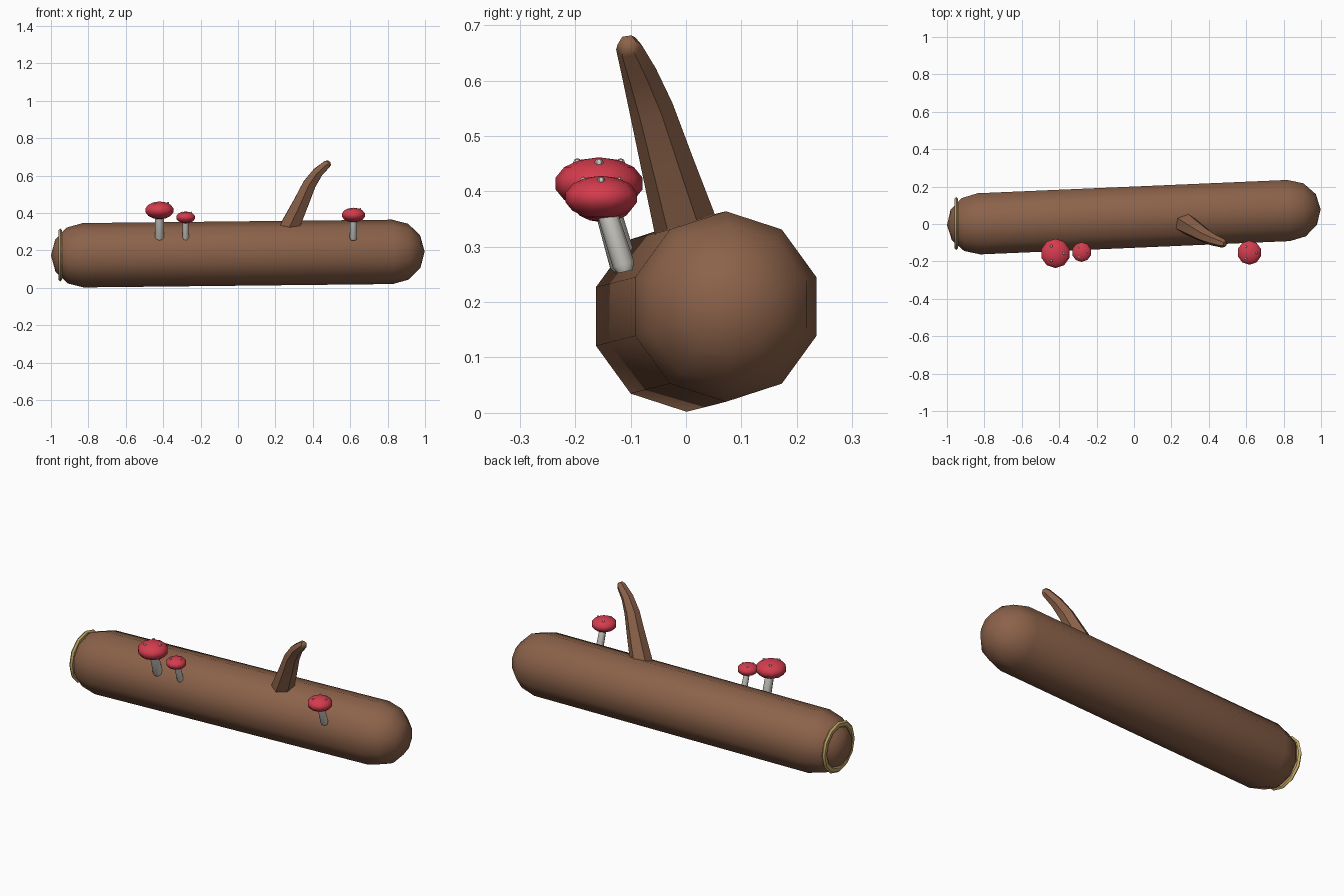
import bpy, bmesh, math
from mathutils import Vector

if "Cube" in bpy.data.objects:
    bpy.data.objects.remove(bpy.data.objects["Cube"])


def material(name, rgb):
    m = bpy.data.materials.new(name)
    m.diffuse_color = (*rgb, 1)
    m.use_nodes = True
    m.node_tree.nodes["Principled BSDF"].inputs["Base Color"].default_value = m.diffuse_color
    return m


BARK = material("bark brown", (0.26, 0.122, 0.068))
RED = material("cap red", (0.66, 0.045, 0.075))
WHITE = material("stem white", (0.66, 0.64, 0.59))
GOLD = material("cut wood tan", (0.56, 0.40, 0.14))


def finish(obj, name, mat, angle=40):
    obj.name = name
    obj.data.materials.clear()
    obj.data.materials.append(mat)
    bpy.ops.object.select_all(action='DESELECT')
    obj.select_set(True)
    bpy.context.view_layer.objects.active = obj
    bpy.ops.object.shade_smooth_by_angle(angle=math.radians(angle))
    return obj


def loft(name, sections, sides, up, mat, angle=40):
    """Skin rings of (centre, radius) along a path; zero radius closes to a point."""
    pts = [Vector(c) for c, _ in sections]
    bm = bmesh.new()
    rings = []
    for i, (_, r) in enumerate(sections):
        t = (pts[min(i + 1, len(pts) - 1)] - pts[max(i - 1, 0)]).normalized()
        u = Vector(up)
        u = (u - t * u.dot(t)).normalized()
        v = t.cross(u)
        rings.append([bm.verts.new(pts[i] + r * (u * math.cos(a) + v * math.sin(a)))
                      for a in (2 * math.pi * k / sides for k in range(sides))])
    for a, b in zip(rings, rings[1:]):
        for k in range(sides):
            n = (k + 1) % sides
            bm.faces.new((a[k], a[n], b[n], b[k]))
    bm.faces.new(rings[0][::-1])
    bm.faces.new(rings[-1])
    bmesh.ops.remove_doubles(bm, verts=bm.verts, dist=1e-5)
    bmesh.ops.recalc_face_normals(bm, faces=bm.faces)
    me = bpy.data.meshes.new(name)
    bm.to_mesh(me)
    bm.free()
    obj = bpy.data.objects.new(name, me)
    bpy.context.collection.objects.link(obj)
    return finish(obj, name, mat, angle)


# Log: slightly turned capsule with ten sides
R = 0.172
left, right = Vector((-0.828, 0.001, 0.174)), Vector((0.826, 0.072, 0.192))
axis = (right - left).normalized()
steps = [math.radians(a) for a in (0, 30, 60, 90)]
log = [(left - axis * R * math.sin(a), R * math.cos(a)) for a in reversed(steps)]
log += [(right + axis * R * math.sin(a), R * math.cos(a)) for a in steps]
loft("log", log, 10, (0, 0, 1), BARK, 50)

# Tan ring around the cut end
bpy.ops.mesh.primitive_torus_add(major_segments=12, minor_segments=6, major_radius=0.124,
                                 minor_radius=0.018, location=(-0.95, 0.003, 0.175),
                                 rotation=(0, math.pi / 2, 0))
bpy.context.object.scale = (1, 1, 0.6)
finish(bpy.context.object, "end_ring", GOLD)

# Branch stub: tapering, curving six-sided limb with a rounded tip
loft("branch", [((0.245, 0.025, 0.25), 0.064), ((0.285, -0.003, 0.345), 0.057),
                ((0.335, -0.034, 0.45), 0.048), ((0.38, -0.063, 0.55), 0.040),
                ((0.425, -0.085, 0.615), 0.032), ((0.475, -0.103, 0.66), 0.024),
                ((0.487, -0.107, 0.668), 0.017), ((0.493, -0.109, 0.672), 0.0)],
     6, (0, 1, 0), BARK)

# Mushrooms: leaning stem, squashed cap and three white spots
mushrooms = [("large", -0.42, -0.157, 0.414, 0.079, 0.025),
             ("small", -0.28, -0.150, 0.376, 0.053, 0.017),
             ("medium", 0.617, -0.153, 0.389, 0.065, 0.020)]
for name, x, y, z, r, stem_r in mushrooms:
    loft(name + "_stem", [((x, -0.11, 0.255), stem_r * 0.7), ((x, -0.113, 0.268), stem_r),
                          ((x, y + 0.005, z - 0.01), stem_r * 0.9)],
         8, (0, 1, 0), WHITE, 50)
    bpy.ops.mesh.primitive_uv_sphere_add(segments=10, ring_count=7, radius=1, location=(x, y, z))
    cap = bpy.context.object
    cap.scale = (r * 1.02, r * 1.02, r * 0.6)
    finish(cap, name + "_cap", RED)
    for k in range(3):
        a = 2 * math.pi * k / 3
        bpy.ops.mesh.primitive_uv_sphere_add(
            segments=6, ring_count=4, radius=r * 0.1,
            location=(x + 0.57 * r * math.cos(a), y + 0.57 * r * math.sin(a), z + 0.48 * r))
        finish(bpy.context.object, f"{name}_spot_{k + 1}", WHITE)
